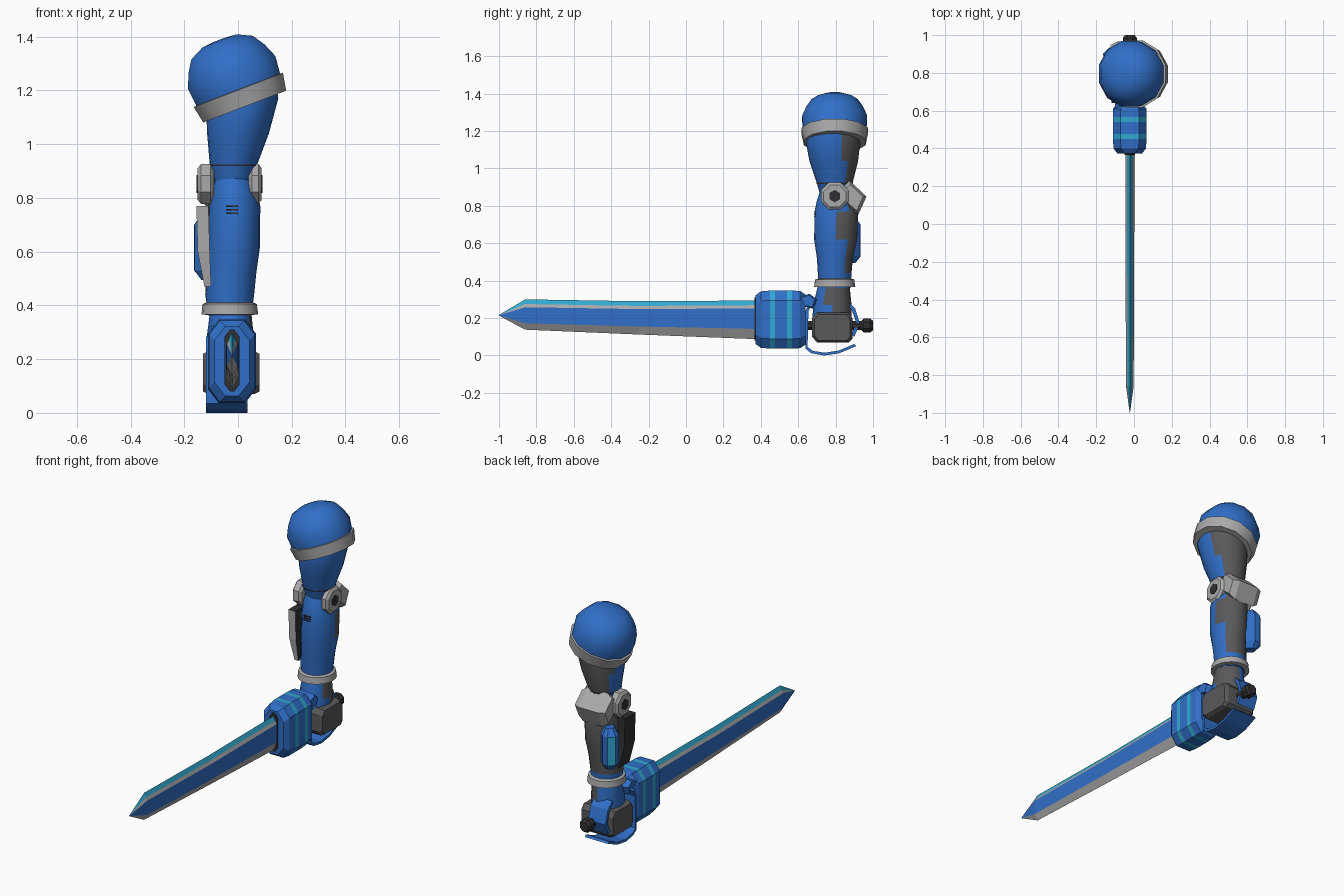
import bpy, bmesh, math
from mathutils import Vector

cube = bpy.data.objects.get("Cube")
if cube:
    bpy.data.objects.remove(cube, do_unlink=True)


def material(name, rgb):
    m = bpy.data.materials.new(name)
    m.use_nodes = True
    m.diffuse_color = (*rgb, 1)
    m.node_tree.nodes["Principled BSDF"].inputs["Base Color"].default_value = (*rgb, 1)
    return m


BLUE, LIGHT, DARK, BLACK, CYAN = range(5)
MATS = [material("armour blue", (0.03, 0.16, 0.58)),
        material("light grey", (0.4, 0.4, 0.4)),
        material("dark grey", (0.1, 0.1, 0.105)),
        material("near black", (0.03, 0.03, 0.032)),
        material("glow cyan", (0.03, 0.4, 0.64))]


def skin(name, rings, mat=BLUE, smooth=0):
    """Join rings of points; mat is an index or rule(center, ring, segment)."""
    bm = bmesh.new()
    vs = [[bm.verts.new(p) for p in r] for r in rings]
    n = len(rings[0])
    pick = mat if callable(mat) else (lambda c, r, s: mat)
    for r in range(len(rings) - 1):
        for s in range(n):
            t = (s + 1) % n
            f = bm.faces.new((vs[r][s], vs[r][t], vs[r + 1][t], vs[r + 1][s]))
            f.material_index = pick(f.calc_center_median(), r, s)
    for r, end in ((0, vs[0]), (len(rings) - 2, vs[-1])):
        f = bm.faces.new(end)
        f.material_index = pick(f.calc_center_median(), r, -1)
    bmesh.ops.recalc_face_normals(bm, faces=bm.faces)
    me = bpy.data.meshes.new(name)
    bm.to_mesh(me)
    bm.free()
    for m in MATS:
        me.materials.append(m)
    ob = bpy.data.objects.new(name, me)
    bpy.context.collection.objects.link(ob)
    if smooth:
        bpy.ops.object.select_all(action='DESELECT')
        ob.select_set(True)
        bpy.context.view_layer.objects.active = ob
        bpy.ops.object.shade_smooth_by_angle(angle=math.radians(smooth))
    return ob


def limb(name, rows, mat=BLUE, n=20, smooth=40):
    """Rows give height, then the x and y extents of an oval section."""
    rings = []
    for z, x0, x1, y0, y1 in rows:
        rings.append([((x0 + x1) / 2 + (x1 - x0) / 2 * math.cos(a),
                       (y0 + y1) / 2 + (y1 - y0) / 2 * math.sin(a), z)
                      for a in (math.tau * i / n for i in range(n))])
    return skin(name, rings, mat, smooth)


def prism(name, pts, x0, x1, mat=BLUE, inset=0.0, shrink=0.8):
    """Side profile of (y, z) points run across x, with chamfered ends."""
    c = Vector((sum(p[0] for p in pts), sum(p[1] for p in pts))) / len(pts)
    small = [c + (Vector(p) - c) * shrink for p in pts]
    rows = [(x0, pts), (x1, pts)]
    if inset:
        rows = [(x0, small), (x0 + inset, pts), (x1 - inset, pts), (x1, small)]
    return skin(name, [[(x, p[0], p[1]) for p in ps] for x, ps in rows], mat)


def ribbon(name, path, thick, x0, x1, mat=BLUE):
    c = Vector((0.79, 0.2))
    inner = [Vector(p) + (c - Vector(p)).normalized() * thick for p in path]
    return prism(name, list(path) + inner[::-1], x0, x1, mat)


def ngon(cy, cz, r, n):
    return [(cy + r * math.cos(math.tau * (i + .5) / n),
             cz + r * math.sin(math.tau * (i + .5) / n)) for i in range(n)]


def octagon(x0, x1, z0, z1, y, cut):
    return [(x0 + cut, y, z0), (x1 - cut, y, z0), (x1, y, z0 + cut * 1.3), (x1, y, z1 - cut * 1.3),
            (x1 - cut, y, z1), (x0 + cut, y, z1), (x0, y, z1 - cut * 1.3), (x0, y, z0 + cut * 1.3)]


def facing(c, dx, dy):
    d = Vector((c.x + 0.02, c.y - 0.795)).normalized()
    return d.dot(Vector((dx, dy)).normalized())


# Shoulder dome and rim, tilted outward
tilt = math.radians(21)
side, up = Vector((math.cos(tilt), 0, math.sin(tilt))), Vector((-math.sin(tilt), 0, math.cos(tilt)))


def dome(name, rows, mat):
    base = Vector((0.025, 0.795, 1.14))
    skin(name, [[base + up * h + side * r * math.cos(a) + Vector((0, r * math.sin(a), 0))
                 for a in (math.tau * (i + .5) / 12 for i in range(12))] for h, r in rows], mat, 50)


dome("shoulder_dome", [(0.06, .172), (.135, .18), (.19, .157), (.235, .127), (.262, .07), (.266, .02)], BLUE)
dome("shoulder_rim", [(0, .15), (0, .171), (.066, .184), (.068, .17)], LIGHT)

# Upper arm, blue in front with a grey back
limb("upper_arm", [(.85, -.085, .05, .72, .87), (.92, -.105, .07, .70, .89), (1.04, -.115, .115, .66, .92),
                   (1.17, -.12, .15, .635, .935), (1.24, -.11, .14, .65, .93)],
     lambda c, r, s: DARK if facing(c, 0.1, 1) > (0.3 if c.z > 1.05 else 0.6) else BLUE)
limb("upper_arm_seam", [(.918, -.107, .072, .698, .892), (.924, -.108, .073, .697, .893)], BLACK)


# Forearm with a grey back panel and a stepped patch
def forearm_rule(c, r, s):
    if facing(c, -0.5, 0.87) > 0.3 and c.z > 0.44:
        return DARK
    return DARK if 0.62 < c.z < 0.77 and facing(c, 0.6, 0.8) > 0.75 else BLUE


limb("forearm", [(.36, -.11, .05, .71, .88), (.44, -.122, .06, .705, .885), (.52, -.118, .068, .70, .892),
                 (.62, -.113, .082, .685, .915), (.77, -.11, .083, .688, .92),
                 (.83, -.10, .07, .70, .90), (.875, -.085, .05, .715, .87)], forearm_rule)
limb("wrist_band", [(.365, -.12, .06, .70, .89), (.367, -.136, .075, .685, .905),
                    (.405, -.132, .07, .69, .90), (.412, -.115, .055, .71, .885)], LIGHT)
for i in range(3):
    z = 0.74 + 0.013 * i
    prism("forearm_vent", [(.684, z), (.692, z), (.692, z + .005), (.684, z + .005)], -.045, 0, BLACK)

# Elbow joint discs and rear guard
for x0, x1 in ((-.15, -.09), (.04, .088)):
    prism("elbow_disc", ngon(.795, .852, .08, 8), x0, x1, LIGHT, .012)
    prism("elbow_bolt", ngon(.795, .852, .033, 6), x0 - .004, x1 + .004, BLACK)
prism("elbow_guard", [(.84, .91), (.875, .935), (.965, .85), (.92, .75), (.86, .80)], -.125, .075, LIGHT, .035, .75)

# Outer forearm plate and rear pod
skin("forearm_plate", [[(x0, y, z), (x1, y, z), (x1, y + .1, z), (x0, y + .1, z)]
                       for x0, x1, y, z in ((-.125, -.1, .715, .47), (-.15, -.105, .70, .6), (-.155, -.11, .70, .77))],
     lambda c, r, s: LIGHT if s == 0 else BLACK)
across, out = Vector((.707, .707, 0)), Vector((-.707, .707, 0))
pod = [(.495, .025, .0), (.53, .045, .03), (.70, .045, .03), (.74, .025, .0)]
skin("forearm_pod", [[Vector((-.105, .875, z)) + across * a + out * b for a, b in
                      ((-w, -.02), (w, -.02), (w, .02 + d / 2), (w / 2, .03 + d), (-w / 2, .03 + d), (-w, .02 + d / 2))]
                     for z, w, d in pod], lambda c, r, s: CYAN if s == 3 and r == 1 else BLUE)

# Wrist, fist and hand armour
limb("wrist", [(.18, -.115, .06, .675, .885), (.27, -.118, .06, .68, .885), (.37, -.105, .05, .705, .875)],
     lambda c, r, s: DARK if facing(c, .85, .5) > .55 else BLUE, 12)
prism("fist", [(.70, .07), (.87, .07), (.89, .09), (.89, .20), (.865, .23), (.70, .23), (.675, .20), (.675, .10)],
      -.13, .08, DARK, .02, .88)
ribbon("knuckle_shell", [(.66, .285), (.64, .24), (.64, .035), (.67, .012), (.74, 0), (.82, .012), (.91, .05)],
       .015, -.12, .035)
ribbon("hand_back_shell", [(.865, .29), (.905, .25), (.93, .17), (.90, .10)], .02, -.115, .0)
prism("thumb_block", [(.60, .27), (.68, .25), (.70, .30), (.66, .33), (.60, .31)], -.10, .05, BLUE, .02)


# Grip and pommel
def rod(name, rows, mat, n=8):
    skin(name, [[(-.022 + r * math.cos(a), y, .16 + r * math.sin(a))
                 for a in (math.tau * (i + .5) / n for i in range(n))] for y, r in rows], mat)


rod("sword_grip", [(.60, .025), (.96, .025)], BLACK)
rod("pommel", [(.935, .025), (.95, .04), (.985, .04), (1, .028)], BLACK)

# Sword guard with two bright bands
guard = [(.372, .025), (.40, .004), (.45, 0), (.477, 0), (.54, 0), (.567, 0), (.61, .002), (.64, .022)]
skin("sword_guard", [octagon(-.112 + d, .067 - d, .037 + d, .347 - d, y, .04) for y, d in guard],
     lambda c, r, s: CYAN if r in (2, 4) and s >= 0 else BLUE)
skin("guard_socket", [octagon(-.05, .006, .08, .31, y, .02) for y in (.366, .39)], BLACK)


# Blade with bright upper edge and grey borders
def blade_ring(y, top, low, bottom, w):
    x = -.022
    return [(x, y, top), (x + w * .6, y, top - .025), (x + w, y, top - .042), (x + w, y, low),
            (x, y, bottom), (x - w, y, low), (x - w, y, top - .042), (x - w * .6, y, top - .025)]


tip = [(-.022 + (x + .022) * .04, -1, .215 + (z - .215) * .02) for x, y, z in blade_ring(0, .30, .17, .14, .02)]
blade_colours = [CYAN, LIGHT, BLUE, LIGHT, LIGHT, BLUE, LIGHT, CYAN, BLUE]
skin("sword_blade", [blade_ring(.39, .294, .142, .087, .024), blade_ring(-.25, .29, .155, .112, .023),
                     blade_ring(-.86, .30, .172, .138, .02), tip],
     lambda c, r, s: blade_colours[s])
